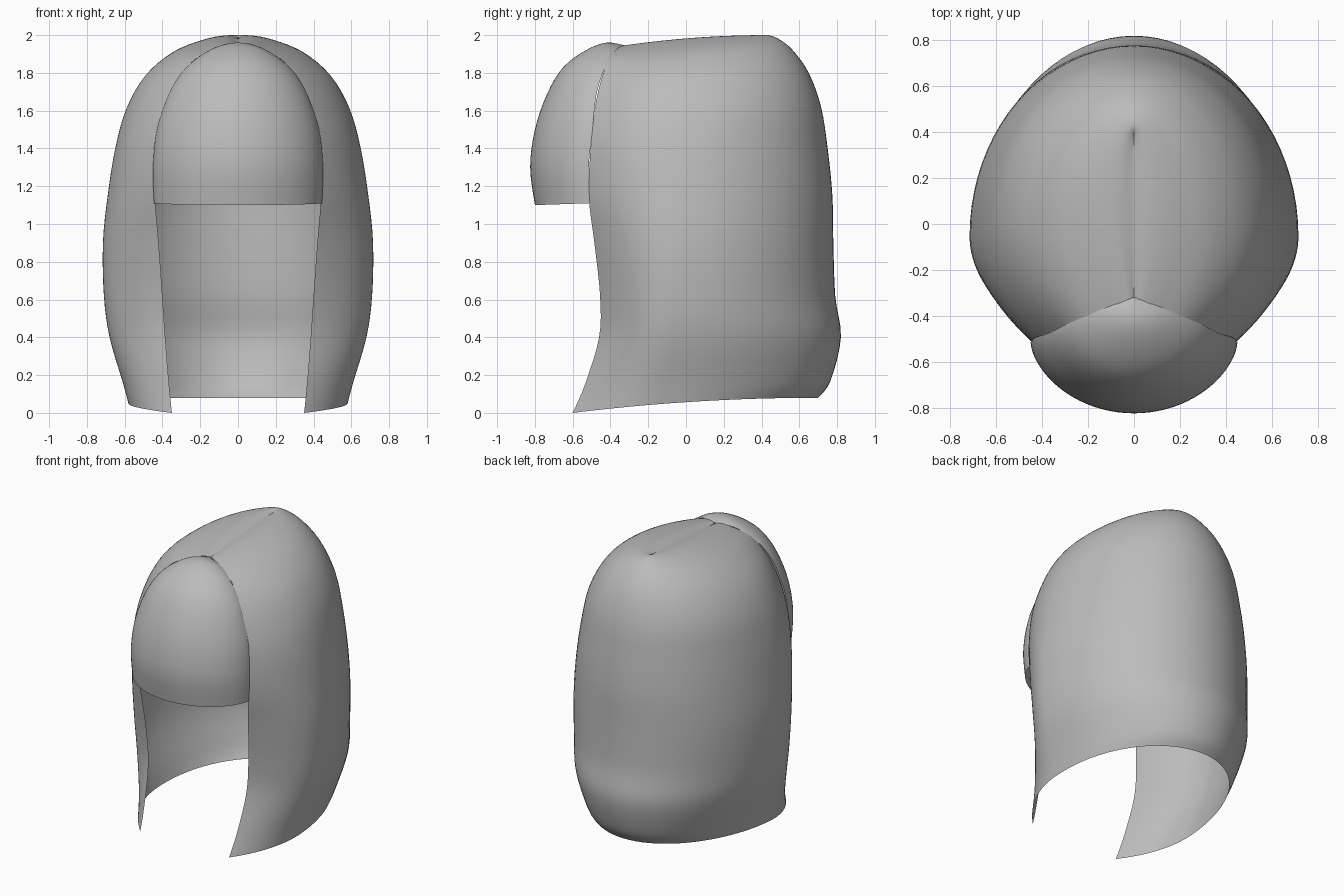
import bpy
import bmesh
from math import sin, cos, pi

cube = bpy.data.objects.get("Cube")
if cube:
    bpy.data.objects.remove(cube, do_unlink=True)

# One plain grey for the whole hairstyle
grey = bpy.data.materials.new("soft grey")
grey.use_nodes = True
colour = (0.5, 0.5, 0.5, 1)
grey.diffuse_color = colour
grey.node_tree.nodes["Principled BSDF"].inputs["Base Color"].default_value = colour


def mix(a, b, t):
    return a + (b - a) * t


def smooth_rows(rows, steps):
    """Fill in a smooth run of rows between the given key rows."""
    result = []
    last = len(rows) - 1
    for i in range(last):
        before, start = rows[max(i - 1, 0)], rows[i]
        end, after = rows[i + 1], rows[min(i + 2, last)]
        for s in range(steps):
            t = s / steps
            row = []
            for a, b, c, d in zip(before, start, end, after):
                slope_in, slope_out = (c - a) / 2, (d - b) / 2
                row.append(b + slope_in * t
                           + (3 * (c - b) - 2 * slope_in - slope_out) * t ** 2
                           + (2 * (b - c) + slope_in + slope_out) * t ** 3)
            result.append(row)
    result.append(rows[last])
    return result


def loft(name, sections):
    """Skin half sections on the left side and mirror them to the right."""
    bm = bmesh.new()
    grid = [[bm.verts.new(p) for p in section] for section in sections]
    for low, high in zip(grid, grid[1:]):
        for i in range(len(low) - 1):
            bm.faces.new((low[i], low[i + 1], high[i + 1], high[i]))
    bmesh.ops.remove_doubles(bm, verts=bm.verts, dist=0.0005)
    mesh = bpy.data.meshes.new(name)
    bm.to_mesh(mesh)
    bm.free()
    mesh.materials.append(grey)
    obj = bpy.data.objects.new(name, mesh)
    bpy.context.collection.objects.link(obj)
    mirror = obj.modifiers.new("Mirror", "MIRROR")
    mirror.use_clip = True
    mirror.merge_threshold = 0.0005
    bpy.ops.object.select_all(action="DESELECT")
    obj.select_set(True)
    bpy.context.view_layer.objects.active = obj
    bpy.ops.object.modifier_apply(modifier=mirror.name)
    bpy.ops.object.shade_smooth_by_angle(angle=pi / 4)
    return obj


def shell_section(row, count=20):
    """Half outline from the front edge, round the side, to the back centre."""
    z_front, z_back, width, middle, back, edge_x, edge_y = row
    control = mix(middle, edge_y, 0.55)
    outline = []
    for i in range(count):
        t = i / count
        s = 1 - t
        outline.append((edge_x * s * s + width * (1 - s * s),
                        edge_y * s * s + 2 * control * s * t + middle * t * t))
    for i in range(count + 1):
        a = pi / 2 * i / count
        outline.append((width * cos(a), mix(middle, back, sin(a))))
    section = []
    for x, y in outline:
        rise = 1 - ((back - y) / (back - edge_y)) ** 2
        section.append((0 if abs(x) < 1e-5 else x, y, mix(z_front, z_back, rise)))
    return section


def fringe_section(row, count=20):
    """Half outline from the centre of the fringe to its side edge."""
    z_edge, z_centre, width, edge_y, front = row
    section = []
    for i in range(count + 1):
        a = pi / 2 * i / count
        bulge = max(cos(a), 0) ** 1.2
        section.append((width * sin(a), mix(edge_y, front, bulge),
                        mix(z_edge, z_centre, bulge)))
    return section


# Main hair: front height, back height, half width, widest y, back y, edge x, edge y
shell_rows = [
    (0, .08, .58, -.1, .7, .35, -.6),
    (.15, .17, .61, -.1, .765, .365, -.535),
    (.4, .4, .68, -.07, .82, .385, -.46),
    (.62, .62, .71, -.06, .79, .4, -.455),
    (.9, .9, .715, -.05, .78, .42, -.485),
    (1.15, 1.15, .69, -.04, .775, .44, -.515),
    (1.4, 1.4, .65, -.03, .75, .44, -.505),
    (1.6, 1.62, .59, 0, .715, .39, -.485),
    (1.76, 1.8, .49, 0, .65, .32, -.45),
    (1.87, 1.92, .35, .03, .565, .23, -.41),
    (1.925, 1.98, .2, .08, .49, .11, -.365),
    (1.945, 2, .08, .1, .43, .03, -.33),
    (1.935, 1.985, 0, .1, .39, 0, -.32),
]
loft("main_hair", [shell_section(r) for r in smooth_rows(shell_rows, 4)])

# Fringe: edge height, centre height, half width, edge y, front y
fringe_rows = [
    (1.11, 1.1, .445, -.51, -.8),
    (1.3, 1.3, .45, -.515, -.825),
    (1.5, 1.5, .43, -.495, -.8),
    (1.68, 1.69, .37, -.475, -.735),
    (1.8, 1.83, .3, -.44, -.65),
    (1.88, 1.92, .21, -.4, -.53),
    (1.93, 1.96, .11, -.36, -.42),
    (1.94, 1.945, 0, -.32, -.32),
]
loft("fringe", [fringe_section(r) for r in smooth_rows(fringe_rows, 4)])
